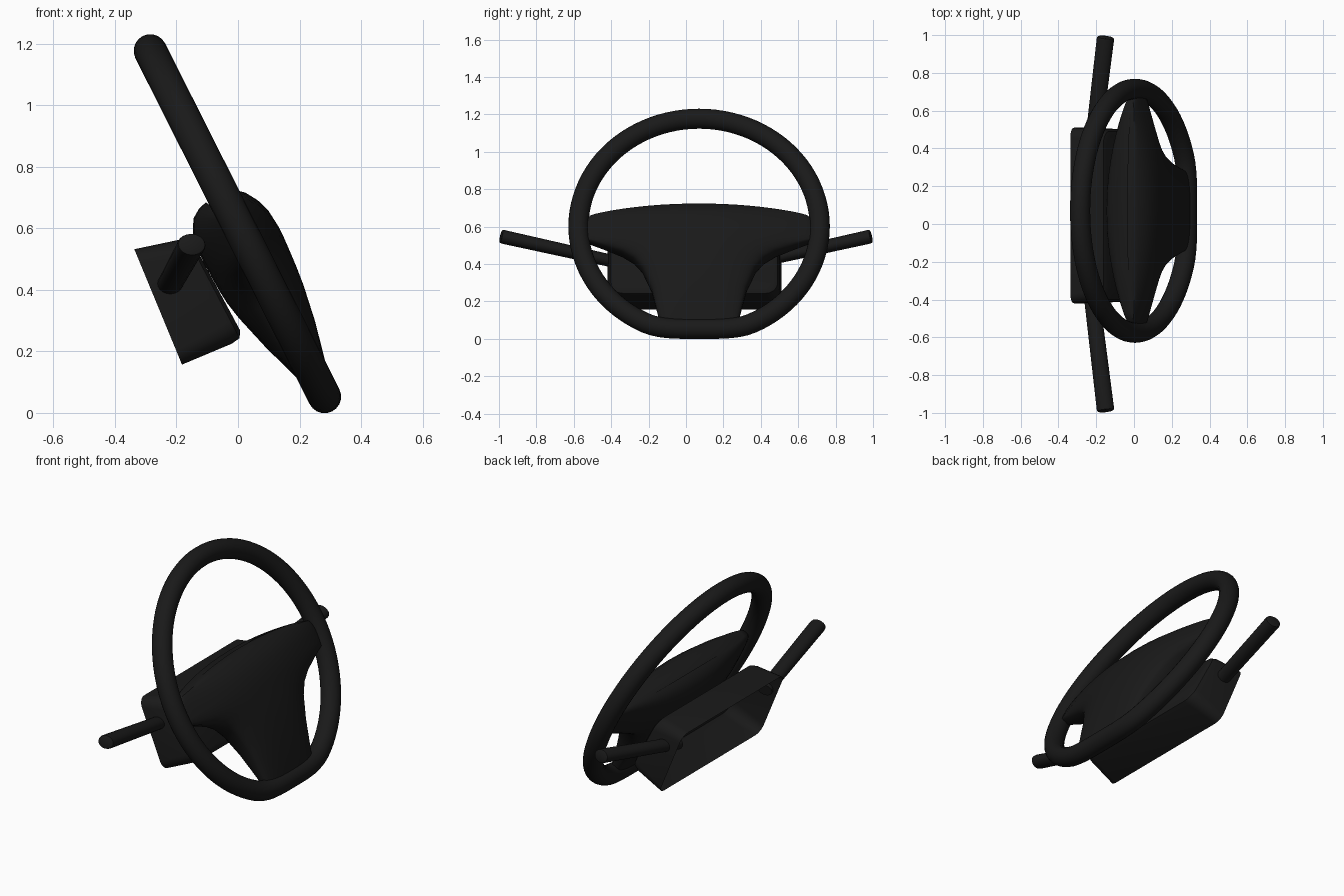
import bpy, bmesh, math
from mathutils import Vector

if "Cube" in bpy.data.objects:
    bpy.data.objects.remove(bpy.data.objects["Cube"])

# Tilted wheel frame: side = y, up = along the rim plane, out = towards the driver
CENTRE = Vector((0.005, 0.07, 0.601))
SIDE = Vector((0, 1, 0))
UP = Vector((-0.45, 0, 0.893))
OUT = Vector((0.893, 0, 0.45))

mat = bpy.data.materials.new("black_plastic")
mat.diffuse_color = (0.01, 0.01, 0.01, 1)
mat.use_nodes = True
mat.node_tree.nodes["Principled BSDF"].inputs["Base Color"].default_value = mat.diffuse_color


def place(s, v, w):
    return CENTRE + SIDE * s + UP * v + OUT * w


def loft(name, rings, closed=False, angle=40, open_start=False):
    """Skin a list of equal-length point rings; cap the ends unless closed."""
    bm = bmesh.new()
    rows = [[bm.verts.new(p) for p in ring] for ring in rings]
    n = len(rows[0])
    pairs = list(zip(rows, rows[1:])) + ([(rows[-1], rows[0])] if closed else [])
    for a, b in pairs:
        for i in range(n):
            bm.faces.new((a[i], a[(i + 1) % n], b[(i + 1) % n], b[i]))
    if not closed:
        bm.faces.new(rows[-1])
        if not open_start:
            bm.faces.new(rows[0])
    bmesh.ops.recalc_face_normals(bm, faces=bm.faces[:])
    mesh = bpy.data.meshes.new(name)
    bm.to_mesh(mesh)
    bm.free()
    ob = bpy.data.objects.new(name, mesh)
    bpy.context.collection.objects.link(ob)
    mesh.materials.append(mat)
    bpy.ops.object.select_all(action='DESELECT')
    ob.select_set(True)
    bpy.context.view_layer.objects.active = ob
    bpy.ops.object.shade_smooth_by_angle(angle=math.radians(angle))
    return ob


def turn(n):
    return [2 * math.pi * i / n for i in range(n)]


def power(x, e):
    return math.copysign(abs(x) ** e, x)


# Rim: round tube swept around a circle with a softly flattened bottom
R, TUBE, FLAT, SOFT = 0.645, 0.054, -0.614, 0.035


def soft_max(a, b):
    h = max(SOFT - abs(a - b), 0) / SOFT
    return max(a, b) + h * h * SOFT / 4


path = [(R * math.sin(a), soft_max(R * math.cos(a), FLAT)) for a in turn(96)]
rings = []
for i, (s, v) in enumerate(path):
    s0, v0 = path[i - 1]
    s1, v1 = path[(i + 1) % len(path)]
    nrm = Vector((v0 - v1, s1 - s0)).normalized()
    rings.append([place(s + nrm.x * TUBE * math.cos(b), v + nrm.y * TUBE * math.cos(b),
                        TUBE * math.sin(b)) for b in turn(20)])
loft("rim", rings, closed=True)

# Hub pad with spokes: slices (height, half width, front, back, droop of top edge)
slices = [
    (0.124, 0.54, 0.015, 0.06, 1.0),
    (0.115, 0.585, 0.045, 0.09, 0.95),
    (0.095, 0.60, 0.068, 0.12, 0.85),
    (0.055, 0.615, 0.093, 0.142, 0.65),
    (0.01, 0.62, 0.109, 0.152, 0.4),
    (-0.05, 0.62, 0.115, 0.155, 0.2),
    (-0.09, 0.615, 0.115, 0.153, 0),
    (-0.125, 0.51, 0.113, 0.152, 0),
    (-0.16, 0.42, 0.111, 0.15, 0),
    (-0.20, 0.355, 0.108, 0.146, 0),
    (-0.26, 0.305, 0.102, 0.134, 0),
    (-0.38, 0.255, 0.083, 0.10, 0),
    (-0.53, 0.22, 0.05, 0.05, 0),
    (-0.60, 0.205, 0.03, 0.03, 0),
]
rings = []
for v, half, front, back, droop in slices:
    ring = []
    for a in turn(48):
        s = half * power(math.cos(a), 0.8)
        depth, tip = (front, 0.042) if math.sin(a) >= 0 else (back, 0.045)
        tip = min(tip, depth)
        fall = 1 - (abs(s) / 0.62) ** 2
        w = (tip + (depth - tip) * fall) * power(math.sin(a), 0.55)
        ring.append(place(s, v - 0.068 * droop * (s / 0.62) ** 2, w))
    rings.append(ring)
loft("hub_and_spokes", rings)


# Column shroud: hollow shell, open at the rear, rounded-rectangle sections
def section(top, bottom, y0, y1, radius):
    top, bottom = Vector((top[0], 0, top[1])), Vector((bottom[0], 0, bottom[1]))
    length = (top - bottom).length
    up = (top - bottom) / length
    ring = []
    for quarter, (cy, cu) in enumerate([(y1 - radius, length - radius), (y0 + radius, length - radius),
                                        (y0 + radius, radius), (y1 - radius, radius)]):
        for k in range(6):
            a = (quarter + k / 5) * math.pi / 2
            ring.append(bottom + SIDE * (cy + radius * math.cos(a))
                        + up * (cu + radius * math.sin(a)))
    return ring


loft("column_shroud", [
    section((-0.337, 0.532), (-0.182, 0.157), -0.42, 0.51, 0.05),
    section((-0.19, 0.563), (-0.02, 0.225), -0.41, 0.50, 0.065),
    section((-0.162, 0.562), (0.005, 0.243), -0.40, 0.49, 0.065),
    section((-0.142, 0.545), (0.007, 0.268), -0.38, 0.47, 0.055),
], open_start=True, angle=35)

# Control stalks: oval rods rising outwards on both sides
for side, name in ((-1, "left_stalk"), (1, "right_stalk")):
    root, tip = Vector((-0.222, side * 0.40, 0.417)), Vector((-0.15, side * 0.99, 0.548))
    axis = (tip - root).normalized()
    across = Vector((1, 0, 0)) - axis * axis.x
    across.normalize()
    over = axis.cross(across)
    rings = []
    for t, k in ((0, 0.9), (0.98, 1.0), (0.995, 0.95), (1.0, 0.82)):
        c = root.lerp(tip, t)
        rings.append([c + across * 0.046 * k * math.cos(b) + over * 0.037 * k * math.sin(b)
                      for b in turn(20)])
    loft(name, rings)
